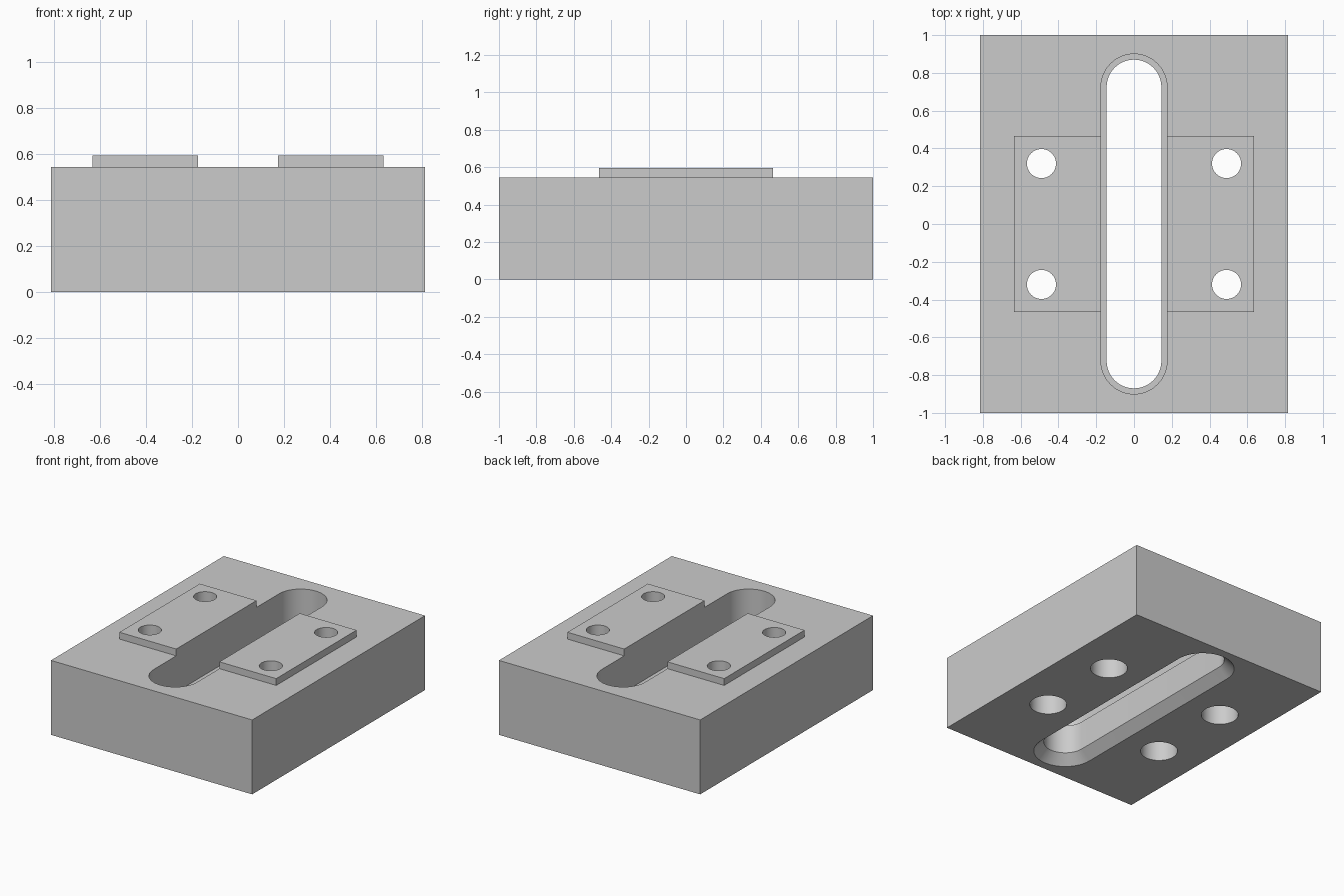
import bpy, bmesh, math

if "Cube" in bpy.data.objects:
    bpy.data.objects.remove(bpy.data.objects["Cube"])

grey = bpy.data.materials.new("plain grey")
grey.diffuse_color = (0.6, 0.6, 0.6, 1)
grey.use_nodes = True
grey.node_tree.nodes["Principled BSDF"].inputs["Base Color"].default_value = grey.diffuse_color


def new_object(name, bm):
    bmesh.ops.recalc_face_normals(bm, faces=bm.faces)
    mesh = bpy.data.meshes.new(name)
    bm.to_mesh(mesh)
    bm.free()
    mesh.materials.append(grey)
    obj = bpy.data.objects.new(name, mesh)
    bpy.context.collection.objects.link(obj)
    return obj


def box(name, half_x, half_y, z0, z1):
    bm = bmesh.new()
    bmesh.ops.create_cube(bm, size=1)
    for v in bm.verts:
        v.co = (v.co.x * 2 * half_x, v.co.y * 2 * half_y, z0 + (v.co.z + 0.5) * (z1 - z0))
    return new_object(name, bm)


def stacked(name, levels, straight=0.0, centre=(0, 0), steps=24):
    """Solid of stacked round-ended outlines, levels are (radius, z)."""
    bm = bmesh.new()
    rings = []
    for r, z in levels:
        ring = []
        for end in (0, 1):
            last = steps + 1 if straight else steps
            for i in range(last):
                a = math.pi * (end + i / steps)
                y = straight * (1 - 2 * end) + r * math.sin(a)
                ring.append(bm.verts.new((centre[0] + r * math.cos(a), centre[1] + y, z)))
        rings.append(ring)
    n = len(rings[0])
    for low, high in zip(rings, rings[1:]):
        for i in range(n):
            j = (i + 1) % n
            bm.faces.new((low[i], low[j], high[j], high[i]))
    bm.faces.new(rings[0][::-1])
    bm.faces.new(rings[-1])
    return new_object(name, bm)


def combine(target, tool, operation):
    mod = target.modifiers.new(tool.name, 'BOOLEAN')
    mod.operation = operation
    mod.solver = 'EXACT'
    mod.object = tool
    tool.hide_render = True


# Block with a raised plate, which the slot splits into two pads
block = box("slotted_block", 0.815, 1.0, 0.0, 0.545)
plate = box("raised_pads", 0.635, 0.465, 0.3, 0.595)
combine(block, plate, 'UNION')

# Slot: flared at the bottom, narrow below, wider above a small ledge
slot = stacked("slot_cutter", [(0.223, -0.01), (0.145, 0.068), (0.145, 0.28),
                               (0.175, 0.28), (0.175, 0.7)], straight=0.725)
combine(block, slot, 'DIFFERENCE')
tools = [plate, slot]

# Four bolt holes, counterbored from below
for x in (-0.49, 0.49):
    for y in (-0.32, 0.32):
        hole = stacked("bolt_hole_cutter", [(0.125, -0.05), (0.125, 0.27), (0.077, 0.27),
                                            (0.077, 0.7)], centre=(x, y))
        combine(block, hole, 'DIFFERENCE')
        tools.append(hole)

# Apply the cuts and drop the helpers
deps = bpy.context.evaluated_depsgraph_get()
result = bpy.data.meshes.new_from_object(block.evaluated_get(deps))
block.modifiers.clear()
block.data = result
result.materials.clear()
result.materials.append(grey)
for p in result.polygons:
    p.material_index = 0
for tool in tools:
    bpy.data.objects.remove(tool)

# Smooth round walls, sharp edges kept
bpy.context.view_layer.objects.active = block
block.select_set(True)
bpy.ops.object.shade_smooth_by_angle(angle=math.radians(30))
